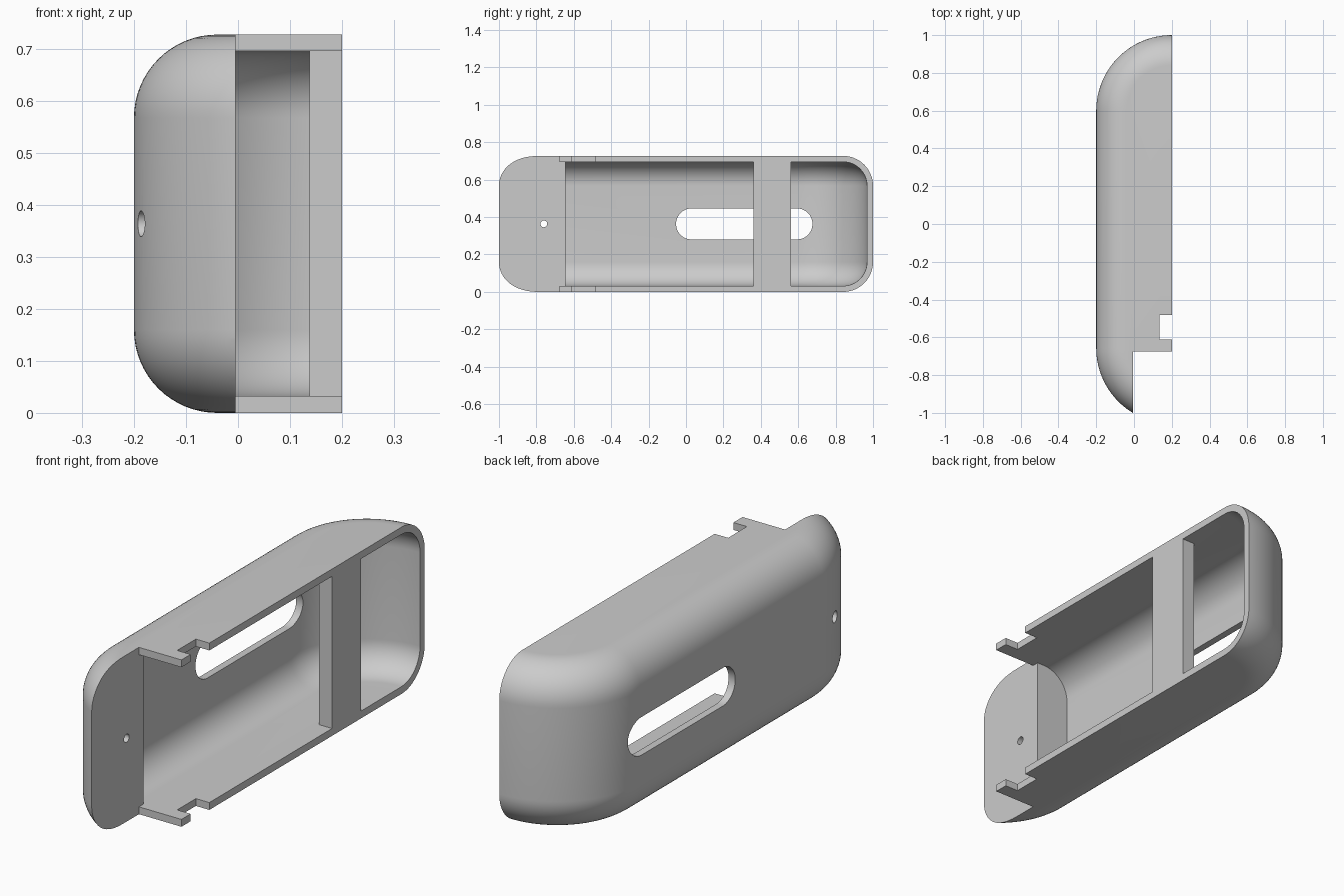
import bpy, bmesh, math
from math import sin, cos, pi

cube = bpy.data.objects.get("Cube")
if cube:
    bpy.data.objects.remove(cube, do_unlink=True)

HEIGHT, OPEN_X, BACK_Y, FRONT_Y = 0.727, 0.2, 0.6, -0.657
WALL, RADIUS, FILLET = 0.032, 0.4, 0.16
LEDGE_X, TAB_Y, POCKET_Y = -0.005, -0.675, -0.645
MID_Z = HEIGHT / 2

grey = bpy.data.materials.new("plain grey")
grey.use_nodes = True
grey.diffuse_color = (0.6, 0.6, 0.6, 1)
grey.node_tree.nodes["Principled BSDF"].inputs["Base Color"].default_value = (0.6, 0.6, 0.6, 1)


def make_object(name, bm):
    bmesh.ops.recalc_face_normals(bm, faces=bm.faces)
    mesh = bpy.data.meshes.new(name)
    bm.to_mesh(mesh)
    bm.free()
    mesh.materials.append(grey)
    obj = bpy.data.objects.new(name, mesh)
    bpy.context.collection.objects.link(obj)
    return obj


def stack(name, rings):
    """Skin a list of matching closed rings and cap both ends."""
    bm = bmesh.new()
    loops = [[bm.verts.new(p) for p in ring] for ring in rings]
    n = len(loops[0])
    for a, b in zip(loops, loops[1:]):
        for i in range(n):
            j = (i + 1) % n
            bm.faces.new((a[i], a[j], b[j], b[i]))
    bm.faces.new(loops[0])
    bm.faces.new(loops[-1])
    return make_object(name, bm)


def box(name, x, y, z):
    return stack(name, [[(x[0], y[0], h), (x[1], y[0], h), (x[1], y[1], h), (x[0], y[1], h)] for h in z])


def arc(centre_y, radius, start, steps=32):
    angles = [start + i / steps * pi / 2 for i in range(steps + 1)]
    return [(OPEN_X + radius * cos(a), centre_y + radius * sin(a)) for a in angles]


def rounded_body(name, inset, pocket=False, steps=16):
    """Long rounded plan with filleted top and bottom edges."""
    fillet = FILLET - inset
    levels = []
    for i in range(steps + 1):
        a = i / steps * pi / 2
        levels.append((inset + fillet * (1 - cos(a)), fillet * (1 - sin(a))))
    levels += [(HEIGHT - z, d) for z, d in reversed(levels)]
    rings = []
    for z, d in levels:
        radius = RADIUS - inset - d
        plan = arc(BACK_Y, radius, pi / 2)
        if pocket:
            plan += [(OPEN_X - radius, POCKET_Y), (0.3, POCKET_Y), (0.3, BACK_Y + radius)]
        else:
            plan += arc(FRONT_Y, radius, pi)
        rings.append([(x, y, z) for x, y in plan])
    return stack(name, rings)


def combine(target, tool, operation="DIFFERENCE"):
    mod = target.modifiers.new(tool.name, "BOOLEAN")
    mod.operation, mod.solver, mod.object = operation, "EXACT", tool
    bpy.ops.object.select_all(action="DESELECT")
    target.select_set(True)
    bpy.context.view_layer.objects.active = target
    bpy.ops.object.modifier_apply(modifier=mod.name)
    bpy.data.objects.remove(tool, do_unlink=True)


def disc(x, y, z, radius, n=48):
    return [(x, y + radius * cos(2 * pi * i / n), z + radius * sin(2 * pi * i / n)) for i in range(n)]


def slot_ring(x, y0, y1, radius, n=24):
    ring = []
    for y, start in ((y1, -pi / 2), (y0, pi / 2)):
        for i in range(n + 1):
            a = start + pi * i / n
            ring.append((x, y + radius * cos(a), MID_Z + radius * sin(a)))
    return ring


# Outer shell, hollowed by the pocket
shell = rounded_body("shell", 0)
combine(shell, rounded_body("pocket", WALL, pocket=True))

# Step down to the front ledge, leaving thin side tabs
combine(shell, box("ledge_cut", (LEDGE_X, 0.3), (-1.2, TAB_Y), (-0.1, HEIGHT + 0.1)))
combine(shell, box("tab_gap", (LEDGE_X, 0.3), (-0.8, -0.6), (WALL, HEIGHT - WALL)))

# Notches that turn the tabs into hooks
combine(shell, box("notch", (0.135, 0.3), (-0.612, -0.483), (-0.1, HEIGHT + 0.1)))

# Long slot through the back wall
combine(shell, stack("slot", [slot_ring(x, 0.03, 0.593, 0.083) for x in (-0.3, 0.0)]))

# Tapered screw hole through the ledge
combine(shell, stack("screw_hole", [disc(-0.22, -0.76, MID_Z, 0.026), disc(0.02, -0.76, MID_Z, 0.017)]))

# Cross bar over the opening
combine(shell, box("cross_bar", (0.137, OPEN_X), (0.362, 0.562), (0.02, HEIGHT - 0.02)), "UNION")

shell.select_set(True)
bpy.context.view_layer.objects.active = shell
bpy.ops.object.shade_smooth_by_angle(angle=math.radians(30))
